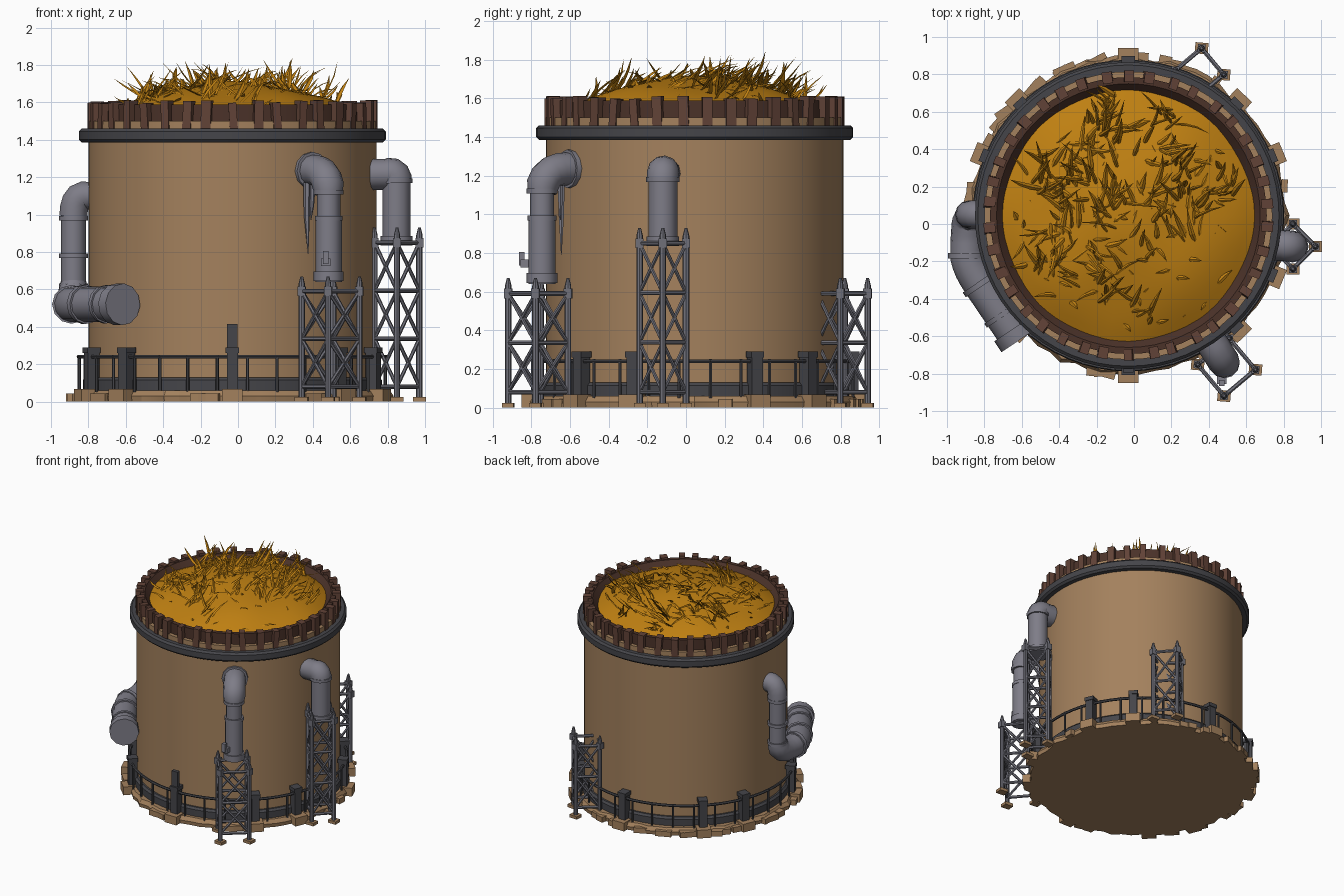
import bpy, bmesh, math, random
from mathutils import Vector, Matrix, Quaternion

if "Cube" in bpy.data.objects:
    bpy.data.objects.remove(bpy.data.objects["Cube"])
random.seed(4)
CX, CY = -0.03, 0.045          # tank axis
PI2 = 2 * math.pi


def mat(name, c):
    m = bpy.data.materials.new(name)
    m.diffuse_color = (*c, 1)
    m.use_nodes = True
    m.node_tree.nodes["Principled BSDF"].inputs["Base Color"].default_value = m.diffuse_color
    return m


TAN = mat("tan plaster", (0.37, 0.22, 0.11))
DARK = mat("dark iron", (0.06, 0.06, 0.068))
WALL = mat("dark wood", (0.07, 0.032, 0.022))
BATTEN = mat("brown wood", (0.12, 0.055, 0.038))
PIPE = mat("grey pipe metal", (0.21, 0.205, 0.245))
FRAME = mat("frame metal", (0.16, 0.16, 0.19))
HAY = mat("golden hay", (0.52, 0.215, 0.006))


def finish(bm, name, m, smooth=None):
    bmesh.ops.recalc_face_normals(bm, faces=bm.faces)
    me = bpy.data.meshes.new(name)
    bm.to_mesh(me)
    bm.free()
    ob = bpy.data.objects.new(name, me)
    bpy.context.collection.objects.link(ob)
    me.materials.append(m)
    if smooth:
        bpy.ops.object.select_all(action='DESELECT')
        ob.select_set(True)
        bpy.context.view_layer.objects.active = ob
        bpy.ops.object.shade_smooth_by_angle(angle=math.radians(smooth))
    return ob


def polar(a, r, z):
    return Vector((CX + r * math.cos(a), CY + r * math.sin(a), z))


def loft(bm, rings, closed=False, caps=True):
    rows = [[bm.verts.new(p) for p in ring] for ring in rings]
    n = len(rows[0])
    for i in range(len(rows) - (0 if closed else 1)):
        a, b = rows[i], rows[(i + 1) % len(rows)]
        for j in range(n):
            k = (j + 1) % n
            bm.faces.new((a[j], a[k], b[k], b[j]))
    if caps and not closed:
        bm.faces.new(rows[0])
        bm.faces.new(rows[-1])


def lathe(name, profile, n, m, closed=False, smooth=35, wobble=0):
    bm = bmesh.new()
    wob = [1 + random.uniform(-wobble, wobble) for _ in range(n)]
    loft(bm, [[polar(PI2 * j / n, r * wob[j], z) for j in range(n)] for r, z in profile], closed)
    return finish(bm, name, m, smooth)


def tube(bm, pts, radii, n=12):
    pts = [Vector(p) for p in pts]
    if not isinstance(radii, (list, tuple)):
        radii = [radii] * len(pts)
    prev, q, rings = Vector((0, 0, 1)), Quaternion(), []
    for i, p in enumerate(pts):
        t = (pts[min(i + 1, len(pts) - 1)] - pts[max(i - 1, 0)]).normalized()
        q = prev.rotation_difference(t) @ q
        prev = t
        rings.append([p + q @ Vector((radii[i] * math.cos(PI2 * j / n), radii[i] * math.sin(PI2 * j / n), 0))
                      for j in range(n)])
    loft(bm, rings)


def bend(a, c, b, n=5):
    a, c, b = Vector(a), Vector(c), Vector(b)
    return [a * (1 - t) ** 2 + c * 2 * t * (1 - t) + b * t * t for t in (i / n for i in range(n + 1))]


def collar(bm, p, d, r, w=0.025):
    p, d = Vector(p), Vector(d).normalized() * w / 2
    tube(bm, [p - d, p + d], r)


def box(bm, loc, size, ang=0, tilt=0):
    M = (Matrix.Translation(loc) @ Matrix.Rotation(ang, 4, 'Z') @ Matrix.Rotation(tilt, 4, 'X')
         @ Matrix.Diagonal((*size, 1)))
    bmesh.ops.create_cube(bm, size=1, matrix=M)


# Tank body, iron bands and ragged ground slab
lathe("tank_body", [(0.77, 0.04), (0.77, 1.5)], 64, TAN)
lathe("ground_slab", [(0.845, 0), (0.85, 0.03), (0.83, 0.06)], 72, TAN, smooth=20, wobble=0.018)
lathe("base_band", [(0.76, 0.05), (0.8, 0.05), (0.8, 0.115), (0.785, 0.13), (0.76, 0.13)], 64, DARK, True)
lathe("top_band", [(0.74, 1.385), (0.805, 1.385), (0.82, 1.4), (0.82, 1.445), (0.805, 1.46), (0.72, 1.46)],
      64, DARK, True)

# Wooden rim and its battens
lathe("rim_wall", [(0.74, 1.44), (0.74, 1.588), (0.705, 1.588), (0.655, 1.53), (0.655, 1.44)], 64, WALL, True)
bm = bmesh.new()
for i in range(38):
    a = PI2 * (i + random.uniform(-.12, .12)) / 38 - math.pi / 2
    top = random.uniform(1.595, 1.612)
    box(bm, polar(a, 0.745, (1.45 + top) / 2), (0.062, random.uniform(.042, .055), top - 1.45), a,
        random.uniform(-.07, .07))
finish(bm, "rim_battens", BATTEN)


# Hay mound
def hay_z(x, y):
    t = min(1, math.hypot(x, y) / 0.68)
    return 1.54 + 0.165 * (1 - t ** 2.2) + 0.012 * math.sin(9 * x + 2) * math.cos(8 * y)


bm = bmesh.new()
rings = []
for k in range(1, 13):
    r = 0.68 * (13 - k) / 12
    rings.append([(CX + r * math.cos(PI2 * j / 40), CY + r * math.sin(PI2 * j / 40),
                   hay_z(r * math.cos(PI2 * j / 40), r * math.sin(PI2 * j / 40))) for j in range(40)])
loft(bm, rings)
finish(bm, "hay_mound", HAY, 60)


# Hay blades: tapered curling strips with a ridge, grown in leaning clumps
def blade(bm, x, y, heading, pitch, length, w):
    p = Vector((CX + x, CY + y, hay_z(x, y) - 0.015))
    curl, turn = random.uniform(-.25, .2), random.uniform(-.25, .25)
    rings = []
    for i, s in enumerate((0.6, 1.0, 0.75, 0.05)):
        d = Vector((math.cos(heading) * math.cos(pitch), math.sin(heading) * math.cos(pitch), math.sin(pitch)))
        side = d.cross(Vector((0, 0, 1))).normalized()
        up = side.cross(d)
        rings.append([p - side * w * s, p + side * w * s, p + up * w * s * 0.6])
        p = p + d * length / 3
        if p.z > 1.885:
            pitch = min(pitch, -0.1)
        pitch += curl
        heading += turn
    loft(bm, rings)


bm = bmesh.new()
for c in range(50):
    r, a = 0.6 * math.sqrt(random.random()), random.uniform(0, PI2)
    x0, y0 = r * math.cos(a), r * math.sin(a)
    if x0 > 0.15 and y0 < 0 and random.random() < 0.6:
        continue
    head, pit = random.gauss(1.25, 0.9), random.uniform(.25, .8)
    for _ in range(random.randint(4, 8)):
        x, y = x0 + random.gauss(0, .045), y0 + random.gauss(0, .045)
        if math.hypot(x, y) < 0.64:
            blade(bm, x, y, head + random.gauss(0, .5), pit + random.gauss(0, .2),
                  random.uniform(.1, .24), random.uniform(.007, .016))
for _ in range(90):                      # loose straw, flatter
    r, a = 0.64 * math.sqrt(random.random()), random.uniform(0, PI2)
    blade(bm, r * math.cos(a), r * math.sin(a), random.uniform(0, PI2), random.uniform(.1, .5),
          random.uniform(.06, .15), random.uniform(.008, .016))
finish(bm, "hay_blades", HAY)

# Railing: posts with stone feet, balusters and a thin rail
posts = [22.5, 46, 90, 134, 157.5, 202.5, 226, 270, 314, 337.5]
bm, feet = bmesh.new(), bmesh.new()
for d in posts:
    a = math.radians(d)
    box(bm, polar(a, 0.815, 0.165), (0.065, 0.06, 0.21), a)
    box(bm, polar(a, 0.815, 0.275), (0.075, 0.072, 0.03), a)
    box(feet, polar(a, 0.845, 0.034), (0.1, 0.11, 0.068), a)
box(bm, polar(-math.pi / 2, 0.825, 0.33), (0.03, 0.055, 0.17), -math.pi / 2)
finish(bm, "rail_posts", DARK)
for i in range(30):                      # rubble round the slab edge
    a = random.uniform(0, PI2)
    box(feet, polar(a, 0.85, 0.022), (random.uniform(.03, .07), random.uniform(.04, .12), 0.044),
        a + random.uniform(-.3, .3))
finish(feet, "stone_feet", TAN)
bm = bmesh.new()
for i in range(32):
    a = PI2 * (i + 0.5) / 32
    tube(bm, [polar(a, 0.822, 0.05), polar(a, 0.822, 0.25)], 0.009, 6)
finish(bm, "rail_balusters", DARK, 40)
lathe("rail_bar", [(0.822 + .011 * math.cos(PI2 * k / 6), 0.24 + .011 * math.sin(PI2 * k / 6)) for k in range(6)],
      64, DARK, True)


# Lattice towers
def tower(name, x, y, half_diag, ang, top, panels):
    bm, pads = bmesh.new(), bmesh.new()
    c = [Vector((x + half_diag * math.cos(ang + k * math.pi / 2), y + half_diag * math.sin(ang + k * math.pi / 2), 0))
         for k in range(4)]
    zs = [0.08 + (top - 0.14) * i / panels for i in range(panels + 1)]
    up = lambda p, z: Vector((p.x, p.y, z))
    for k in range(4):
        p, q = c[k], c[(k + 1) % 4]
        tube(bm, [up(p, 0.01), up(p, top - .02), up(p, top + .02)], [.017, .017, .007], 8)
        box(pads, up(p, 0.012), (0.07, 0.06, 0.024), ang)
        box(bm, up(p, zs[-1]), (0.042, 0.042, 0.05), ang)
        for z in zs:
            tube(bm, [up(p, z), up(q, z)], 0.012, 6)
        for z0, z1 in zip(zs, zs[1:]):
            tube(bm, [up(p, z0), up(q, z1)], 0.01, 6)
            tube(bm, [up(q, z0), up(p, z1)], 0.01, 6)
    finish(bm, name, FRAME, 40)
    finish(pads, name + "_pads", TAN)


tower("front_tower", 0.495, -0.765, 0.155, math.radians(-5), 0.65, 2)
tower("side_tower", 0.85, -0.12, 0.12, 0, 0.91, 3)
tower("back_tower", 0.35, 0.81, 0.13, math.radians(-5), 0.65, 2)

# Front pipe on its tower, elbow into the tank, with valve and drips
bm = bmesh.new()
x, y = 0.485, -0.745
tube(bm, [(x, y, 0.64), (x, y, 0.98)], 0.07)
tube(bm, [(x, y, 0.97), (x, y, 1.13)], 0.062)
collar(bm, (x, y, 0.98), (0, 0, 1), 0.074)
collar(bm, (x, y, 0.67), (0, 0, 1), 0.08, 0.05)
tube(bm, bend((x, y, 1.11), (x, y, 1.24), (0.4, -0.61, 1.235)) + [(0.35, -0.53, 1.235)],
     [.074] + [.085] * 6)
collar(bm, (x, y, 1.12), (0, 0, 1), 0.08)
collar(bm, (0.392, -0.6, 1.235), (-.52, .85, 0), 0.1, 0.035)
box(bm, (0.47, -0.835, 0.745), (0.05, 0.04, 0.04))
box(bm, (0.47, -0.85, 0.77), (0.03, 0.03, 0.07))
tube(bm, [(0.37, -0.645, 1.17), (0.368, -0.645, 1.0), (0.375, -0.645, 0.79)], [.02, .016, .002], 6)
tube(bm, [(0.4, -0.65, 1.17), (0.395, -0.65, 1.05), (0.39, -0.65, 0.97)], [.016, .012, .002], 6)
finish(bm, "front_pipe", PIPE, 35)

# Side pipe
bm = bmesh.new()
x, y = 0.848, -0.12
tube(bm, [(x, y, 0.84), (x, y, 1.2)], 0.075)
collar(bm, (x, y, 0.86), (0, 0, 1), 0.085, 0.05)
collar(bm, (x, y, 1.18), (0, 0, 1), 0.086)
tube(bm, bend((x, y, 1.17), (x, y, 1.24), (0.79, -0.115, 1.215)) + [(0.71, -0.11, 1.215)], 0.083)
finish(bm, "side_pipe", PIPE, 35)

# Left pipe: out of the tank, down, then along to a capped end
bm = bmesh.new()
x, y = -0.88, 0.05
tube(bm, [(-0.72, y, 1.1)] + bend((-0.8, y, 1.1), (x, y, 1.12), (x, y, 0.99)), 0.075)
tube(bm, [(x, y, 1.0), (x, y, 0.6)], 0.066)
for z in (0.98, 0.78, 0.62):
    collar(bm, (x, y, z), (0, 0, 1), 0.077)
tube(bm, bend((x, y, 0.64), (x, y, 0.52), (-0.89, -0.1, 0.52)) + [(-0.89, -0.17, 0.52)],
     [.07, .08, .088, .092, .092, .092, .092])
tube(bm, bend((-0.89, -0.15, 0.52), (-0.89, -0.22, 0.52), (-0.82, -0.32, 0.52)) + [(-0.63, -0.6, 0.52)], 0.095)
d = Vector((0.56, -0.83, 0))
for s, r, w in ((0.0, .106, .03), (0.2, .103, .025), (0.33, .112, .07)):
    collar(bm, Vector((-0.82, -0.32, 0.52)) + d * s, d, r, w)
collar(bm, (-0.89, -0.17, 0.52), (0, 1, 0), 0.104, 0.03)
finish(bm, "left_pipe", PIPE, 35)
